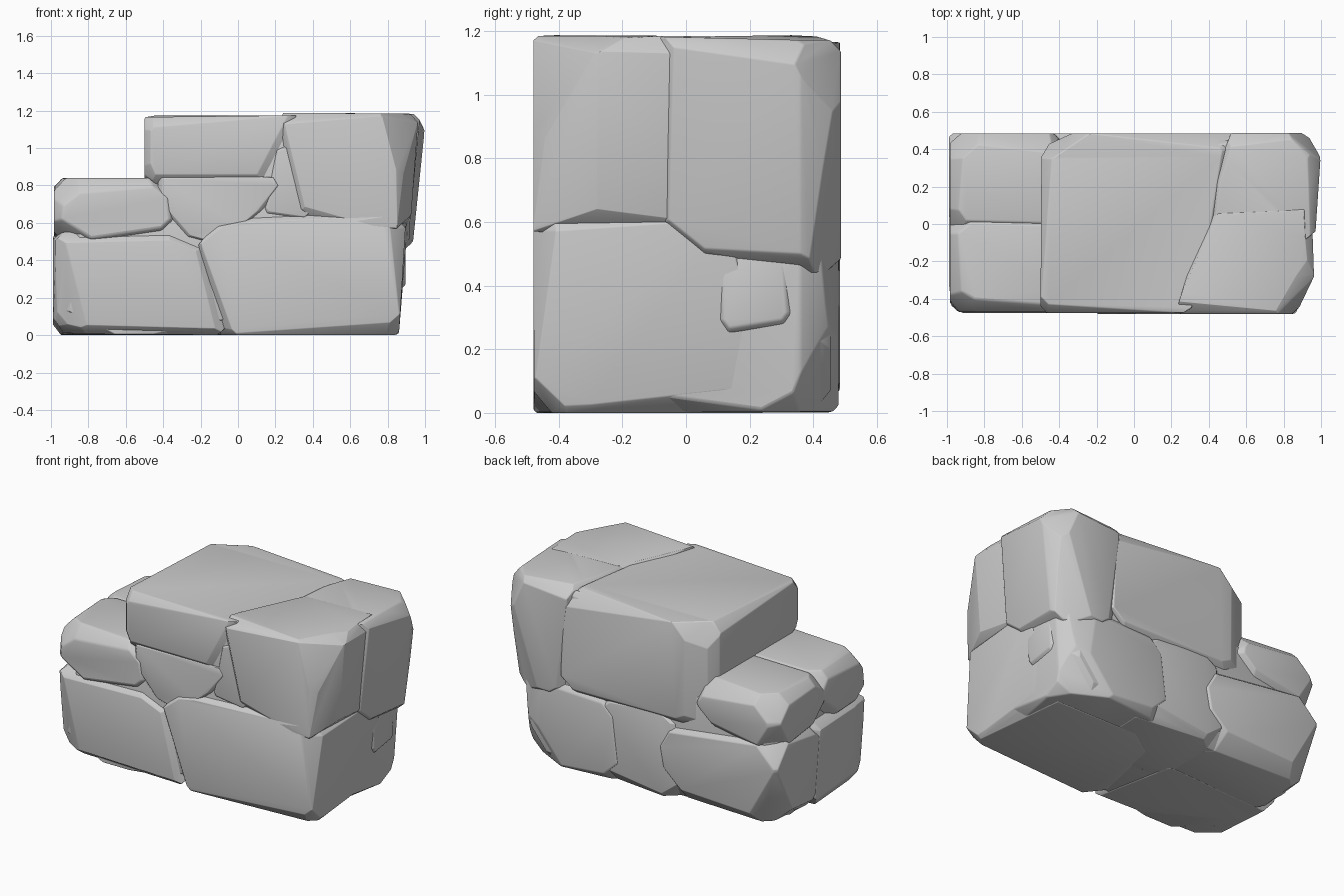
import bpy, bmesh, math, random
from mathutils import Vector

random.seed(11)
cube = bpy.data.objects.get("Cube")
if cube:
    bpy.data.objects.remove(cube, do_unlink=True)

grey = bpy.data.materials.new("stone grey")
grey.use_nodes = True
grey.diffuse_color = (0.6, 0.6, 0.6, 1)
grey.node_tree.nodes["Principled BSDF"].inputs["Base Color"].default_value = (0.6, 0.6, 0.6, 1)


def hull(points):
    """Closed convex solid with its flat faces merged."""
    bm = bmesh.new()
    for p in points:
        bm.verts.new(p)
    bmesh.ops.convex_hull(bm, input=bm.verts[:])
    loose = [v for v in bm.verts if not v.link_faces]
    bmesh.ops.delete(bm, geom=loose, context='VERTS')
    bmesh.ops.remove_doubles(bm, verts=bm.verts[:], dist=0.004)
    bmesh.ops.dissolve_limit(bm, angle_limit=0.03, verts=bm.verts[:], edges=bm.edges[:])
    bmesh.ops.recalc_face_normals(bm, faces=bm.faces[:])
    return bm


def chip(bm, co, normal):
    """Cut away everything beyond a plane and close the solid again."""
    bmesh.ops.bisect_plane(bm, geom=bm.verts[:] + bm.edges[:] + bm.faces[:],
                           plane_co=co, plane_no=normal, clear_outer=True)
    points = [v.co.copy() for v in bm.verts]
    bm.free()
    return hull(points)


def stone(name, sections, wear=0.04):
    """Rough block wrapped around x-z outlines set at several depths."""
    bm = hull([(x, y, z) for y, outline in sections for x, z in outline])
    cuts = []
    for e in bm.edges:
        if e.calc_face_angle(0) > 0.6:
            n = sum((f.normal for f in e.link_faces), Vector()).normalized()
            mid = (e.verts[0].co + e.verts[1].co) / 2
            tilt = Vector([random.uniform(-0.13, 0.13) for _ in range(3)])
            cuts.append((mid - n * wear * random.uniform(0.45, 1.1), (n + tilt).normalized()))
    for v in bm.verts:
        if all(e.calc_face_angle(0) > 0.6 for e in v.link_edges):
            n = sum((f.normal for f in v.link_faces), Vector()).normalized()
            tilt = Vector([random.uniform(-0.2, 0.2) for _ in range(3)])
            cuts.append((v.co - n * wear * random.uniform(1.5, 2.6), (n + tilt).normalized()))
    for co, n in cuts:
        bm = chip(bm, co, n)
    mesh = bpy.data.meshes.new(name)
    bm.to_mesh(mesh)
    bm.free()
    mesh.materials.append(grey)
    ob = bpy.data.objects.new(name, mesh)
    bpy.context.collection.objects.link(ob)
    bev = ob.modifiers.new("worn edges", 'BEVEL')
    bev.width = 0.05
    bev.segments = 2
    bev.limit_method = 'ANGLE'
    bev.angle_limit = math.radians(14)
    bpy.ops.object.select_all(action='DESELECT')
    ob.select_set(True)
    bpy.context.view_layer.objects.active = ob
    bpy.ops.object.shade_smooth_by_angle(angle=math.radians(50))


def box(x0, x1, z0, z1):
    return [(x0, z0), (x1, z0), (x1, z1), (x0, z1)]


def block(name, y0, y1, outline, wear=0.04):
    stone(name, [(y0, outline), (y1, outline)], wear)


# Mortar fill that keeps the joints shallow
block("lower_core", -0.45, 0.455, box(-0.94, 0.83, 0.004, 0.76), wear=0.07)
block("upper_core", -0.45, 0.45, box(-0.44, 0.88, 0.5, 1.15), wear=0.07)

# Bottom course
stone("lower_left_front_stone",
      [(-0.475, [(-0.95, 0.2), (-0.84, 0.01), (-0.06, 0), (-0.18, 0.55), (-0.97, 0.55)]),
       (-0.32, box(-0.99, -0.12, 0.02, 0.55)),
       (0.1, box(-0.99, -0.15, 0, 0.55))], wear=0.035)
block("lower_left_back_stone", -0.1, 0.485, box(-0.988, -0.12, 0.002, 0.55), wear=0.06)
stone("lower_right_front_stone",
      [(-0.48, [(-0.1, 0), (0.86, 0), (0.9, 0.63), (0.0, 0.68), (-0.22, 0.52)]),
       (0.12, [(-0.1, 0), (0.86, 0), (0.91, 0.62), (0.0, 0.66)]),
       (0.28, box(0.2, 0.855, 0, 0.25))], wear=0.035)
stone("lower_right_back_stone",
      [(-0.12, box(0.15, 0.86, 0.003, 0.54)),
       (0.36, [(0.15, 0.003), (0.86, 0.003), (0.9, 0.54), (0.15, 0.55)]),
       (0.48, [(0.15, 0.003), (0.76, 0.003), (0.82, 0.54), (0.15, 0.55)])], wear=0.04)
block("lower_middle_back_stone", -0.1, 0.475, box(-0.28, 0.34, 0.001, 0.57), wear=0.035)
block("right_side_chink", 0.09, 0.34, box(0.7, 0.895, 0.25, 0.52), wear=0.025)

# Low step on the left
block("step_front_stone", -0.47, 0.04, box(-0.985, -0.33, 0.5, 0.84), wear=0.045)
block("step_back_stone", -0.07, 0.485, box(-0.985, -0.36, 0.5, 0.838), wear=0.055)

# Middle fillers on the front
block("front_wedge_stone", -0.465, 0.0,
      [(-0.44, 0.68), (-0.22, 0.47), (0.1, 0.6), (0.24, 0.84), (-0.42, 0.88)], wear=0.02)
block("front_chink", -0.46, -0.1,
      [(0.1, 0.62), (0.42, 0.62), (0.44, 1.0), (0.22, 1.03)], wear=0.02)

# Top course, with a slanting joint across it
stone("upper_middle_stone",
      [(-0.475, [(-0.5, 0.82), (0.17, 0.8), (0.3, 1.175), (-0.5, 1.165)]),
       (0.36, box(-0.495, 0.55, 0.5, 1.175)),
       (0.485, box(-0.42, 0.57, 0.5, 1.165))], wear=0.035)
stone("upper_right_front_stone",
      [(-0.48, [(0.3, 0.62), (0.85, 0.57), (0.89, 1.1), (0.82, 1.185), (0.22, 1.188)]),
       (-0.28, [(0.3, 0.6), (0.92, 0.56), (0.965, 1.17), (0.28, 1.187)]),
       (0.1, [(0.42, 0.57), (0.9, 0.57), (0.955, 1.185), (0.4, 1.185)])], wear=0.03)
stone("upper_right_back_stone",
      [(-0.09, [(0.38, 0.53), (0.91, 0.53), (0.97, 1.182), (0.38, 1.182)]),
       (0.36, [(0.46, 0.45), (0.93, 0.44), (1.005, 1.16), (0.47, 1.188)]),
       (0.487, [(0.52, 0.45), (0.88, 0.44), (0.94, 1.12), (0.9, 1.17), (0.52, 1.18)])], wear=0.035)
